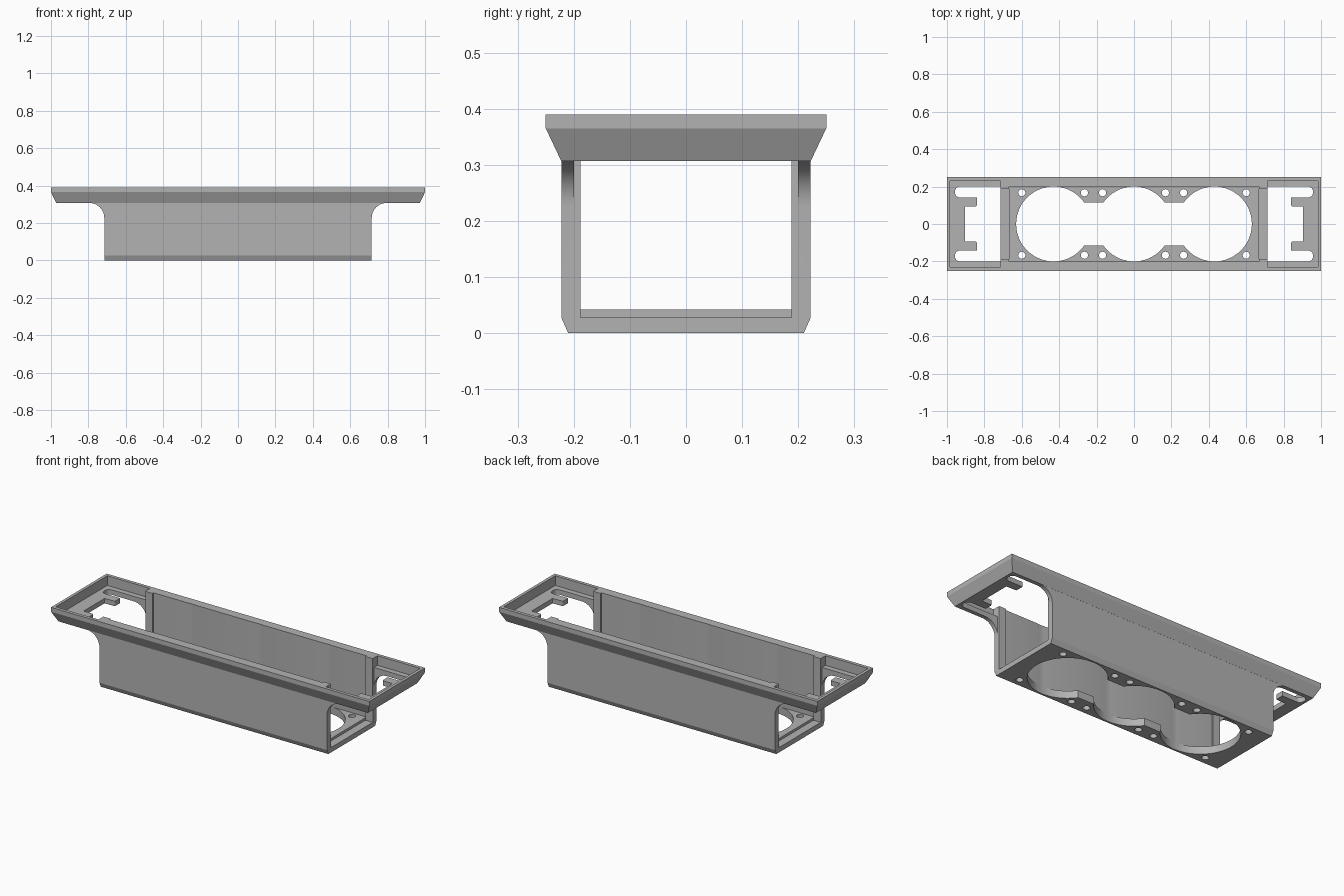
import bpy, bmesh, math

if "Cube" in bpy.data.objects:
    bpy.data.objects.remove(bpy.data.objects["Cube"])

grey = bpy.data.materials.new("plain_grey")
grey.diffuse_color = (0.45, 0.45, 0.45, 1)
grey.use_nodes = True
grey.node_tree.nodes["Principled BSDF"].inputs["Base Color"].default_value = grey.diffuse_color


def make(name, bm):
    bmesh.ops.recalc_face_normals(bm, faces=bm.faces)
    me = bpy.data.meshes.new(name)
    bm.to_mesh(me)
    bm.free()
    ob = bpy.data.objects.new(name, me)
    bpy.context.collection.objects.link(ob)
    return ob


def loft(name, rings):
    """Closed solid through rings of equal point count."""
    bm = bmesh.new()
    rows = [[bm.verts.new(p) for p in r] for r in rings]
    n = len(rows[0])
    for a, b in zip(rows, rows[1:]):
        for i in range(n):
            bm.faces.new((a[i], a[(i + 1) % n], b[(i + 1) % n], b[i]))
    bm.faces.new(rows[0])
    bm.faces.new(rows[-1])
    return make(name, bm)


def prism(name, pts, axis, lo, hi):
    place = {'x': lambda p, t: (t, p[0], p[1]),
             'y': lambda p, t: (p[0], t, p[1]),
             'z': lambda p, t: (p[0], p[1], t)}[axis]
    return loft(name, [[place(p, t) for p in pts] for t in (lo, hi)])


def box(name, x0, x1, y0, y1, z0, z1):
    return prism(name, [(x0, y0), (x1, y0), (x1, y1), (x0, y1)], 'z', z0, z1)


def arc(cx, cy, r, a0, a1, n):
    return [(cx + r * math.cos(math.radians(a0 + (a1 - a0) * i / n)),
             cy + r * math.sin(math.radians(a0 + (a1 - a0) * i / n))) for i in range(n + 1)]


def cylinder(name, x, y, r, z0, z1, n):
    return prism(name, arc(x, y, r, 0, 360, n)[:-1], 'z', z0, z1)


def boolean(ob, other, op):
    bpy.context.view_layer.objects.active = ob
    m = ob.modifiers.new("bool", 'BOOLEAN')
    m.operation, m.solver, m.object = op, 'EXACT', other
    bpy.ops.object.modifier_apply(modifier=m.name)
    bpy.data.objects.remove(other, do_unlink=True)


# Body: side silhouette with fillets, intersected with chamfered cross-section
half = [(0.715, 0)] + arc(0.795, 0.227, 0.08, 180, 90, 12) + [(0.795, 0.325)]
side = half + [(-x, z) for x, z in reversed(half)]
housing = prism("bezel_housing", side, 'y', -0.3, 0.3)
section = [(0.21, 0), (0.222, 0.027), (0.222, 0.4), (-0.222, 0.4), (-0.222, 0.027), (-0.21, 0)]
section = [(y, z if z else -0.0) for y, z in section]
boolean(housing, prism("section", section, 'x', -0.9, 0.9), 'INTERSECT')

# Flange with tapered underside
rings = [[(sx * x, sy * y, z) for sx, sy in ((-1, -1), (1, -1), (1, 1), (-1, 1))]
         for x, y, z in ((0.972, 0.2225, 0.307), (1, 0.25, 0.365), (1, 0.25, 0.39))]
boolean(housing, loft("flange", rings), 'UNION')

# Interior channel
cutters = [box("channel", -0.67, 0.67, -0.198, 0.198, 0.042, 1)]

for s in (-1, 1):
    # Open ends between the corner posts, and the end tray pockets
    for nm, x0, x1, y, z in (("end_opening", 0.669, 0.75, 0.188, 0.028),
                             ("tray_pocket", 0.7145, 0.983, 0.231, 0.335)):
        cutters.append(box(nm, min(s * x0, s * x1), max(s * x0, s * x1), -y, y, z, 1))
    # Tray opening with two rounded slots and hooked tabs
    h = [(0.904, 0.094), (0.832, 0.094)] + arc(0.848, 0.102, 0.008, 270, 180, 4)[1:] \
        + [(0.84, 0.142)] + arc(0.932, 0.167, 0.025, -90, 0, 6) \
        + arc(0.932, 0.175, 0.025, 0, 90, 6) + [(0.714, 0.2)]
    h.remove((0.832, 0.094))
    pts = h + [(x, -y) for x, y in reversed(h)]
    cutters.append(prism("tray_opening", [(s * x, y) for x, y in pts], 'z', 0.1, 1))

# Three round openings joined by flat-sided necks
for x in (-0.43, 0, 0.43):
    cutters.append(cylinder("round_opening", x, 0, 0.2, -0.1, 1, 72))
cutters.append(box("neck", -0.42, 0.42, -0.114, 0.114, -0.1, 0.1))

# Screw holes
for x in (0.6, 0.265, 0.168):
    for sx in (-1, 1):
        for sy in (-1, 1):
            cutters.append(cylinder("screw_hole", sx * x, sy * 0.167, 0.019, -0.1, 0.1, 24))

for c in cutters:
    boolean(housing, c, 'DIFFERENCE')

# Finish
housing.data.materials.clear()
housing.data.materials.append(grey)
for p in housing.data.polygons:
    p.material_index = 0
bpy.ops.object.select_all(action='DESELECT')
housing.select_set(True)
bpy.context.view_layer.objects.active = housing
bpy.ops.object.shade_smooth_by_angle(angle=math.radians(20))
